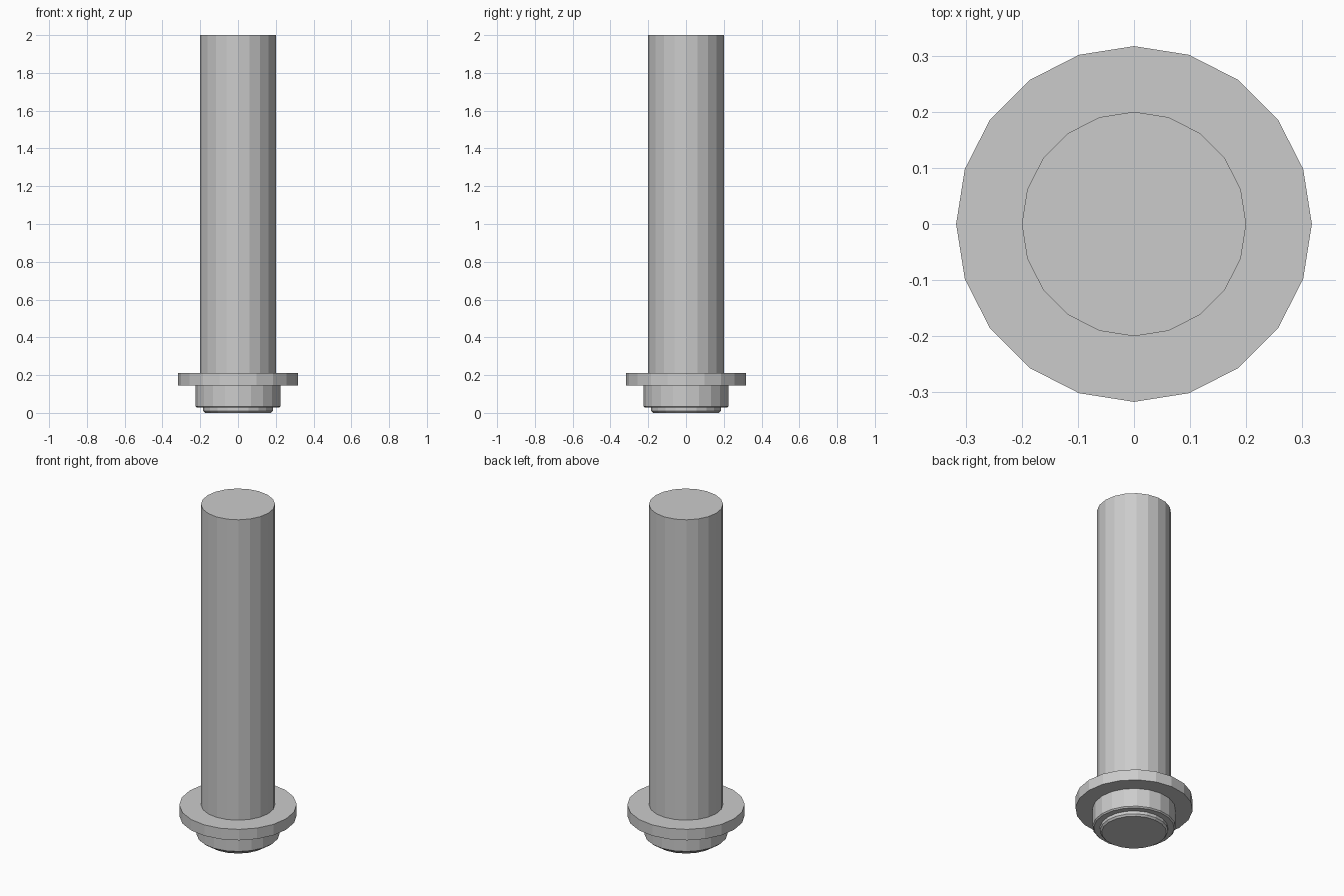
import bpy, bmesh
from math import cos, sin, tau

if "Cube" in bpy.data.objects:
    bpy.data.objects.remove(bpy.data.objects["Cube"])

SIDES = 20


def lathe(name, profile):
    """Spin a bottom-to-top (radius, z) profile into a closed faceted solid."""
    bm = bmesh.new()
    rings = [[bm.verts.new((r * cos(tau * i / SIDES), r * sin(tau * i / SIDES), z))
              for i in range(SIDES)] for r, z in profile]
    for low, high in zip(rings, rings[1:]):
        for i in range(SIDES):
            j = (i + 1) % SIDES
            bm.faces.new((low[i], low[j], high[j], high[i]))
    bm.faces.new(rings[0][::-1])
    bm.faces.new(rings[-1])
    mesh = bpy.data.meshes.new(name)
    bm.to_mesh(mesh)
    bm.free()
    obj = bpy.data.objects.new(name, mesh)
    bpy.context.collection.objects.link(obj)
    return obj


# Flanged pin: chamfered foot, collar, flange and long shaft in one turned piece
lathe("flanged_pin", [
    (0.175, 0.0), (0.184, 0.010), (0.184, 0.028),    # foot
    (0.217, 0.028), (0.224, 0.035), (0.224, 0.145),  # collar
    (0.317, 0.145), (0.317, 0.21),                   # flange
    (0.20, 0.21), (0.20, 2.0),                       # shaft
])
